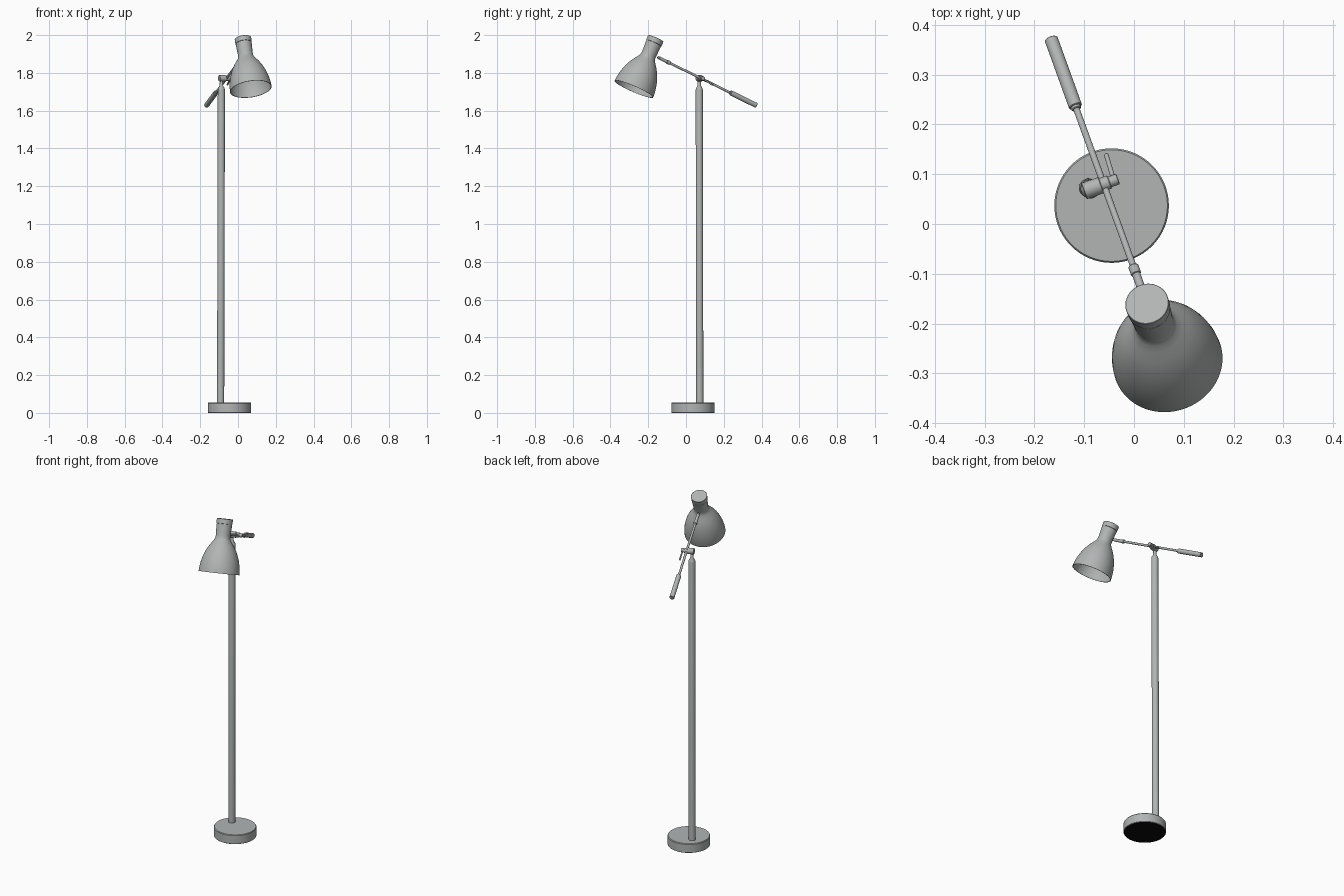
import bpy, bmesh, math
from mathutils import Vector

if "Cube" in bpy.data.objects:
    bpy.data.objects.remove(bpy.data.objects["Cube"])


def material(name, rgb):
    m = bpy.data.materials.new(name)
    m.diffuse_color = (*rgb, 1)
    m.use_nodes = True
    m.node_tree.nodes["Principled BSDF"].inputs["Base Color"].default_value = m.diffuse_color
    return m


GREY = material("satin grey", (0.44, 0.46, 0.455))
BLACK = material("black felt", (0.003, 0.003, 0.003))


def lathe(name, profile, origin, axis, segs=48):
    """Turn (radius, distance along axis) points around an axis."""
    bm = bmesh.new()
    rings = []
    for r, s in profile:
        if r == 0:
            rings.append([bm.verts.new((0, 0, s))])
        else:
            rings.append([bm.verts.new((r * math.cos(2 * math.pi * i / segs),
                                        r * math.sin(2 * math.pi * i / segs), s))
                          for i in range(segs)])
    for a, b in zip(rings, rings[1:]):
        for i in range(segs):
            j = (i + 1) % segs
            if len(a) == 1:
                bm.faces.new((a[0], b[i], b[j]))
            elif len(b) == 1:
                bm.faces.new((a[i], a[j], b[0]))
            else:
                bm.faces.new((a[i], a[j], b[j], b[i]))
    bmesh.ops.recalc_face_normals(bm, faces=bm.faces[:])
    me = bpy.data.meshes.new(name)
    bm.to_mesh(me)
    bm.free()
    me.materials.append(GREY)
    ob = bpy.data.objects.new(name, me)
    bpy.context.collection.objects.link(ob)
    ob.location = origin
    ob.rotation_mode = 'QUATERNION'
    ob.rotation_quaternion = Vector(axis).to_track_quat('Z', 'Y')
    bpy.ops.object.select_all(action='DESELECT')
    ob.select_set(True)
    bpy.context.view_layer.objects.active = ob
    bpy.ops.object.shade_smooth_by_angle(angle=math.radians(35))
    return ob


def rod(name, a, b, r, segs=32, bevel=0.0015):
    """Cylinder between two points with softened ends."""
    a, b = Vector(a), Vector(b)
    n = (b - a).length
    return lathe(name, [(0, 0), (r - bevel, 0), (r, bevel), (r, n - bevel),
                        (r - bevel, n), (0, n)], a, b - a, segs)


# Base: weighted disc with a black underside
base = lathe("base", [(0, 0), (0.113, 0), (0.115, 0.002), (0.115, 0.051),
                      (0.112, 0.055), (0, 0.055)], (-0.045, 0.037, 0), (0, 0, 1), 96)
base.data.materials.append(BLACK)
for f in base.data.polygons:
    if f.normal.z < -0.9:
        f.material_index = 1

# Pole: very slightly leaning tube, tapering into a thin neck
foot, head = Vector((-0.092, 0.073, 0.05)), Vector((-0.088, 0.070, 1.77))
L = (head - foot).length
lathe("pole", [(0, 0), (0.019, 0), (0.019, L - 0.06), (0.0175, L - 0.052),
               (0.009, L - 0.038), (0.008, L), (0, L)], foot, head - foot)

# Directions: arm rises toward the lamp, pivot lies across it, lamp hangs square to it
el = math.radians(24.7)
flat = Vector((0.34, -0.94, 0)).normalized()
arm = flat * math.cos(el) + Vector((0, 0, math.sin(el)))
lamp = flat * math.sin(el) - Vector((0, 0, math.cos(el)))
across = Vector((0.94, 0.34, 0)).normalized()
pivot = Vector((-0.061, 0.080, 1.771))

# Pivot joint and locking lever
rod("pivot_barrel", pivot - across * 0.042, pivot - across * 0.005, 0.017)
rod("pivot_clamp", pivot - across * 0.01, pivot + across * 0.013, 0.014)
rod("pivot_screw", pivot + across * 0.01, pivot + across * 0.031, 0.011)
knob = pivot + across * 0.022
rod("locking_lever", knob, knob + Vector((-0.016, 0.053, -0.035)), 0.0045, 20)

# Arm with counterweight and lamp connector
tail = pivot - arm * 0.342
rod("arm", tail + arm * 0.01, pivot + arm * 0.27, 0.0065)
rod("counterweight", tail, tail + arm * 0.16, 0.0135)
rod("counterweight_collar", tail + arm * 0.158, tail + arm * 0.166, 0.010)
rod("lamp_connector", pivot + arm * 0.192, pivot + arm * 0.212, 0.0105)
rod("lamp_stem", pivot + arm * 0.21, pivot + arm * 0.26, 0.0085)

# Lamp head: capped neck flaring to a hollow bell
top = Vector((0.026, -0.160, 1.982))
lathe("lamp_cap", [(0, 0), (0.043, 0), (0.044, 0.001), (0.0435, 0.027),
                   (0.041, 0.028), (0.041, 0.031), (0, 0.031)], top, lamp, 64)
outer = [(0.0425, 0.03), (0.041, 0.06), (0.0395, 0.09), (0.0400, 0.104),
         (0.044, 0.114), (0.053, 0.128), (0.066, 0.146), (0.079, 0.168),
         (0.090, 0.192), (0.099, 0.218), (0.106, 0.246), (0.110, 0.274), (0.111, 0.295)]
inner = [(r - 0.003, s) for r, s in reversed(outer[2:])]
lathe("lamp_shade", [(0, 0.03)] + outer + inner + [(0, 0.09)], top, lamp, 96)
